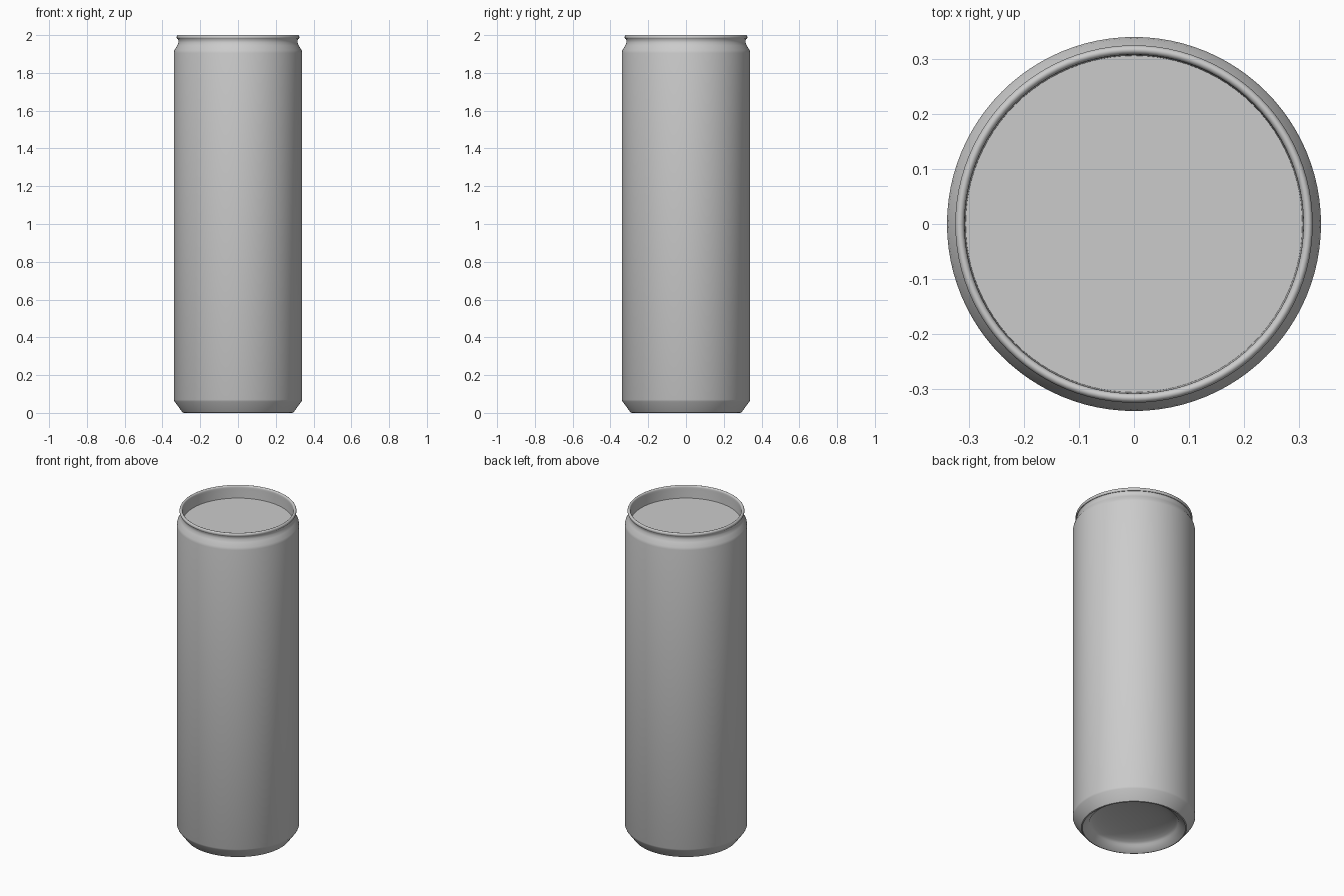
import bpy, bmesh, math

if "Cube" in bpy.data.objects:
    bpy.data.objects.remove(bpy.data.objects["Cube"])

SIDES = 96

metal = bpy.data.materials.new("plain grey metal")
metal.diffuse_color = (0.6, 0.6, 0.6, 1)
metal.use_nodes = True
metal.node_tree.nodes["Principled BSDF"].inputs["Base Color"].default_value = metal.diffuse_color


def lathe(name, profile):
    """Spin an (r, z) profile around z; zero radius makes a single pole vertex."""
    bm = bmesh.new()
    rings = []
    for r, z in profile:
        if r == 0:
            rings.append([bm.verts.new((0, 0, z))] * SIDES)
        else:
            rings.append([bm.verts.new((r * math.cos(2 * math.pi * i / SIDES),
                                        r * math.sin(2 * math.pi * i / SIDES), z))
                          for i in range(SIDES)])
    for a, b in zip(rings, rings[1:]):
        for i in range(SIDES):
            j = (i + 1) % SIDES
            bm.faces.new(list(dict.fromkeys((a[i], a[j], b[j], b[i]))))
    bmesh.ops.recalc_face_normals(bm, faces=bm.faces)
    mesh = bpy.data.meshes.new(name)
    bm.to_mesh(mesh)
    bm.free()
    mesh.materials.append(metal)
    ob = bpy.data.objects.new(name, mesh)
    bpy.context.collection.objects.link(ob)
    bpy.context.view_layer.objects.active = ob
    ob.select_set(True)
    bpy.ops.object.shade_smooth_by_angle(angle=math.radians(35))
    ob.select_set(False)
    return ob


# Concave dome underneath, from centre to standing ring
dome = [(0.25 * math.sin(t * math.pi / 16), 0.025 + 0.05 * math.cos(t * math.pi / 16))
        for t in range(9)]
dome[0] = (0, 0.075)
# Bottom chamfer, wall, shoulder and neck
wall = [(0.283, 0.002), (0.287, 0.0), (0.293, 0.002), (0.336, 0.06), (0.34, 0.07),
        (0.34, 1.905), (0.337, 1.92), (0.322, 1.944), (0.315, 1.96), (0.315, 1.972),
        (0.318, 1.979)]
# Rolled rim
rim = [(0.3165 + 0.0085 * math.cos(a), 1.989 + 0.011 * math.sin(a))
       for a in (math.radians(-60 + 24 * k) for k in range(11))]
# Inner wall down to the recessed flat lid
lid = [(0.308, 1.98), (0.306, 1.924), (0, 1.924)]

lathe("can_body", dome + wall + rim + lid)
